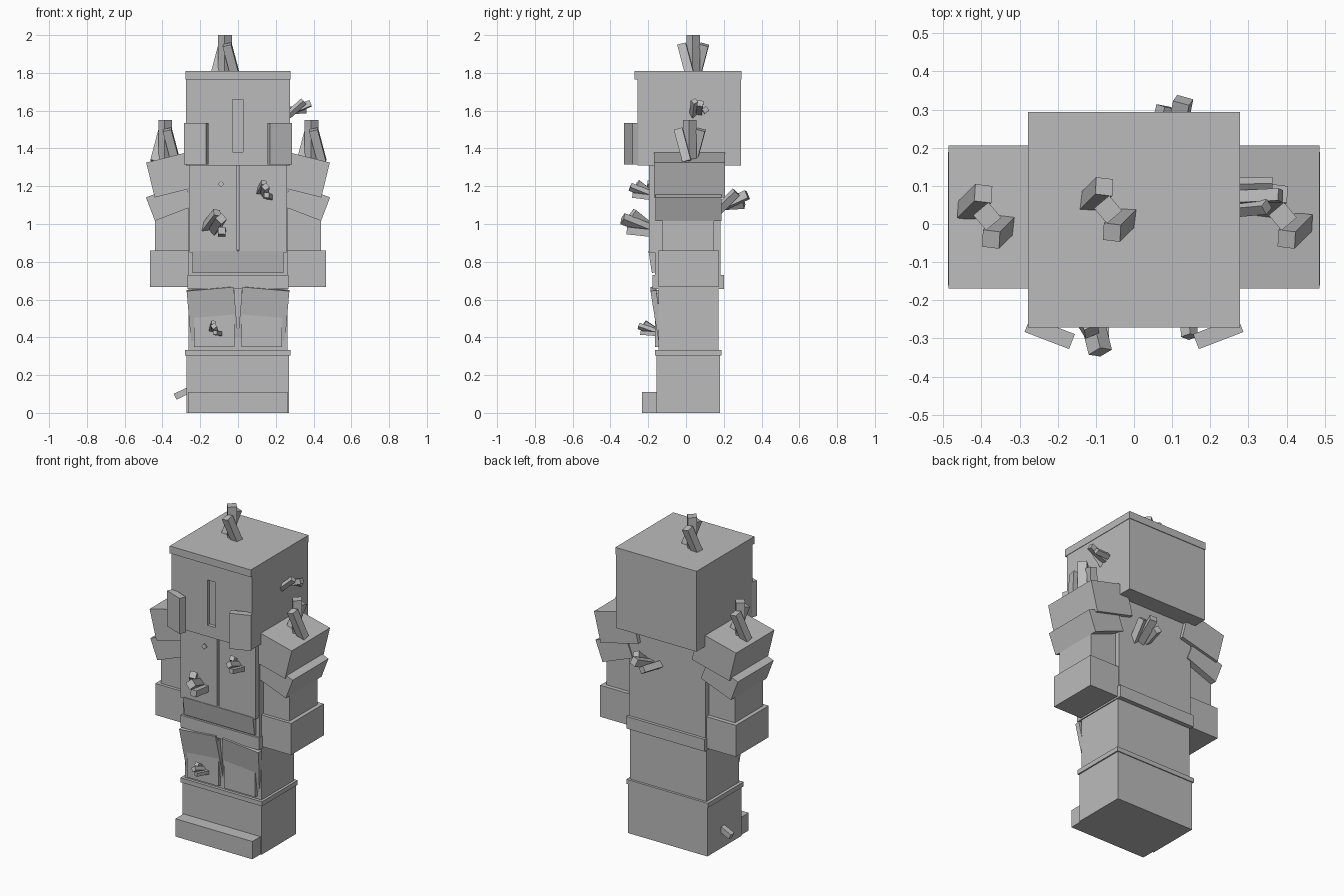
import bpy, bmesh
from math import radians
from mathutils import Matrix, Vector, Euler

old = bpy.data.objects.get("Cube")
if old:
    bpy.data.objects.remove(old, do_unlink=True)

grey = bpy.data.materials.new("plain_grey")
grey.use_nodes = True
grey.diffuse_color = (0.5, 0.5, 0.5, 1)
grey.node_tree.nodes["Principled BSDF"].inputs["Base Color"].default_value = (0.5, 0.5, 0.5, 1)


def make(name, matrices):
    """One object made of unit cubes placed by matrices."""
    bm = bmesh.new()
    for m in matrices:
        bmesh.ops.create_cube(bm, size=1, matrix=m)
    mesh = bpy.data.meshes.new(name)
    bm.to_mesh(mesh)
    bm.free()
    mesh.materials.append(grey)
    ob = bpy.data.objects.new(name, mesh)
    bpy.context.collection.objects.link(ob)
    return ob


def placed(center, size, rot=(0, 0, 0)):
    turn = Euler([radians(a) for a in rot]).to_matrix().to_4x4()
    return Matrix.Translation(center) @ turn @ Matrix.Diagonal((*size, 1))


def block(name, x, y, z):
    """Upright box from its x, y and z ranges."""
    ranges = (x, y, z)
    return make(name, [placed([(a + b) / 2 for a, b in ranges], [b - a for a, b in ranges])])


def pair(name, center, size, rot=(0, 0, 0)):
    """Box on the left side and its mirror on the right."""
    for side, s in (("left", 1), ("right", -1)):
        make(side + "_" + name, [placed((s * center[0], center[1], center[2]), size,
                                        (rot[0], s * rot[1], s * rot[2]))])


def stick(base, tip, width, spin):
    axis = Vector(tip) - Vector(base)
    turn = axis.to_track_quat('Z', 'Y').to_matrix().to_4x4()
    return (Matrix.Translation((Vector(base) + Vector(tip)) / 2) @ turn
            @ Matrix.Rotation(radians(spin), 4, 'Z') @ Matrix.Diagonal((width, width, axis.length, 1)))


def crystals(name, loc, axis=(0, 0, 1), scale=1.0, spin=0):
    """Cluster of one straight stick between two crossing ones."""
    frame = (Matrix.Translation(loc) @ Vector(axis).to_track_quat('Z', 'Y').to_matrix().to_4x4()
             @ Matrix.Rotation(radians(spin), 4, 'Z') @ Matrix.Scale(scale, 4))
    sticks = [stick((0, 0, -0.03), (0, 0, 0.19), 0.052, 40)]
    for s in (1, -1):
        sticks.append(stick((0.055 * s, -0.015 * s, -0.03), (0.01 * s, -0.06 * s, 0.14), 0.046, 40))
    make(name, [frame @ m for m in sticks])


# Helmet with a sunken slit
helmet = block("helmet", (-0.275, 0.275), (-0.257, 0.29), (1.31, 1.77))
cutter = block("slit_cutter", (-0.03, 0.027), (-0.3, -0.235), (1.38, 1.66))
cut = helmet.modifiers.new("slit", 'BOOLEAN')
cut.operation = 'DIFFERENCE'
cut.solver = 'EXACT'
cut.object = cutter
bpy.context.view_layer.objects.active = helmet
bpy.ops.object.modifier_apply(modifier=cut.name)
bpy.data.objects.remove(cutter, do_unlink=True)
block("helmet_top", (-0.278, 0.278), (-0.272, 0.294), (1.765, 1.81))
pair("cheek_plate", (0.221, -0.286, 1.425), (0.125, 0.042, 0.22), (0, 0, 21))

# Torso, chest plates and belt
block("torso", (-0.262, 0.262), (-0.165, 0.182), (0.69, 1.33))
pair("chest_plate", (0.132, -0.173, 1.085), (0.252, 0.046, 0.47))
make("belly_plate", [placed((0, -0.165, 0.803), (0.48, 0.05, 0.118), (9, 0, 0))])
block("belt", (-0.268, 0.268), (-0.178, 0.2), (0.655, 0.73))

# Arms and shoulder pads
pair("upper_arm", (0.345, 0.012, 0.98), (0.19, 0.275, 0.3))
pair("cuff", (0.362, 0.015, 0.763), (0.206, 0.32, 0.195))
pair("shoulder_pad", (0.335, 0.018, 1.265), (0.265, 0.375, 0.19), (0, 14, 0))
pair("lower_shoulder_pad", (0.361, 0.014, 1.118), (0.22, 0.35, 0.133), (0, 21, 0))

# Legs, thigh plates and boots
block("thighs", (-0.262, 0.262), (-0.145, 0.172), (0.32, 0.67))
pair("knee_plate", (0.126, -0.15, 0.5), (0.215, 0.03, 0.3))
pair("thigh_plate", (0.136, -0.152, 0.525), (0.25, 0.03, 0.27), (9, 5, 0))
block("boots", (-0.273, 0.27), (-0.155, 0.181), (0, 0.32))
block("boot_rim", (-0.281, 0.278), (-0.163, 0.187), (0.305, 0.333))
block("toe_cap", (-0.265, 0.262), (-0.234, -0.14), (0, 0.11))

# Crystal growths
crystals("head_crystals", (-0.068, 0.038, 1.81))
crystals("left_shoulder_crystals", (0.39, 0.02, 1.36))
crystals("right_shoulder_crystals", (-0.385, 0.02, 1.36))
crystals("helmet_side_crystals", (0.275, 0.07, 1.595), (1, 0.05, 0.4), 0.62, 40)
crystals("belly_crystals", (-0.125, -0.19, 0.97), (0.25, -1, 0.4), 0.85)
crystals("chest_crystals", (0.14, -0.19, 1.155), (0.05, -1, 0.4), 0.6)
crystals("knee_crystals", (-0.12, -0.165, 0.43), (-0.1, -1, 0.35), 0.48)
crystals("back_crystals", (0.1, 0.18, 1.09), (0.2, 1, 0.45), 0.85, 40)
make("boot_crystal", [stick((-0.24, 0.03, 0.13), (-0.333, 0.03, 0.085), 0.034, 0)])
make("chest_stud", [stick((-0.09, -0.18, 1.21), (-0.09, -0.205, 1.212), 0.025, 45)])
